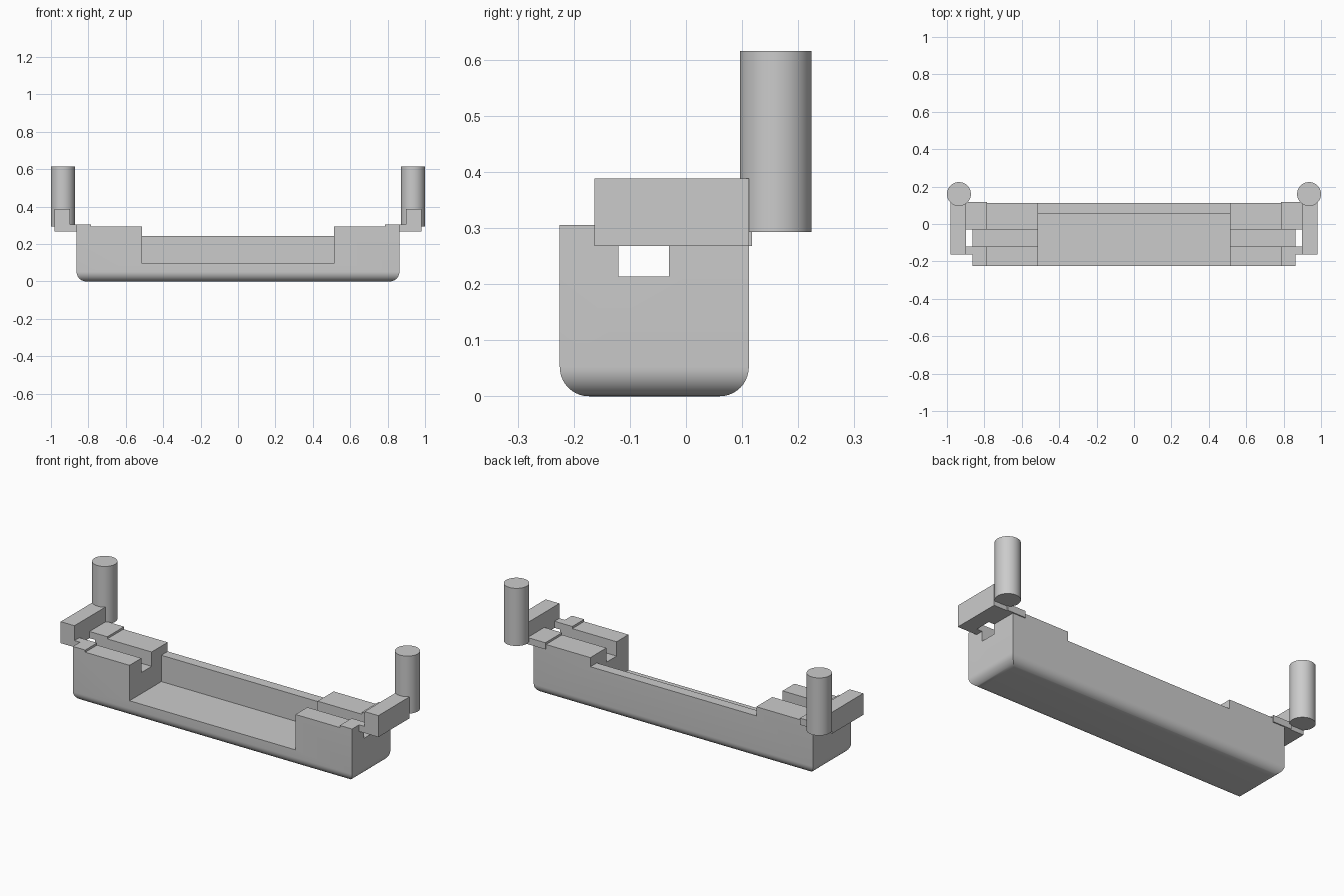
import bpy
import bmesh
from mathutils import Vector

cube = bpy.data.objects.get("Cube")
if cube:
    bpy.data.objects.remove(cube, do_unlink=True)

GREY = (0.6, 0.6, 0.6, 1)
grey = bpy.data.materials.new("plain grey")
grey.use_nodes = True
grey.diffuse_color = GREY
grey.node_tree.nodes["Principled BSDF"].inputs["Base Color"].default_value = GREY


def add_object(name, bm):
    mesh = bpy.data.meshes.new(name)
    bm.to_mesh(mesh)
    bm.free()
    mesh.materials.append(grey)
    obj = bpy.data.objects.new(name, mesh)
    bpy.context.collection.objects.link(obj)
    return obj


def box(name, xs, ys, zs, bottom_radius=0):
    """Box from axis ranges, optionally with rounded bottom edges."""
    lo, hi = (Vector(p) for p in zip(sorted(xs), ys, zs))
    bm = bmesh.new()
    bmesh.ops.create_cube(bm, size=1)
    for v in bm.verts:
        v.co = (lo + hi) / 2 + v.co * (hi - lo)
    if bottom_radius:
        edges = [e for e in bm.edges if all(v.co.z < lo.z + 0.001 for v in e.verts)]
        bmesh.ops.bevel(bm, geom=edges, offset=bottom_radius, segments=10,
                        profile=0.5, affect='EDGES')
    return add_object(name, bm)


def activate(obj):
    bpy.ops.object.select_all(action='DESELECT')
    obj.select_set(True)
    bpy.context.view_layer.objects.active = obj


def combine(obj, tool, operation):
    """Apply a boolean and discard the helper."""
    mod = obj.modifiers.new(operation.title(), 'BOOLEAN')
    mod.operation, mod.solver, mod.object = operation, 'EXACT', tool
    tool.hide_render = True
    activate(obj)
    bpy.ops.object.modifier_apply(modifier=mod.name)
    bpy.data.objects.remove(tool, do_unlink=True)


FRONT, BACK, TOP = -0.225, 0.112, 0.293
GROOVE = (-0.12, -0.03)

# Tray body with a rounded underside
body = box("tray_body", (-0.863, 0.863), (FRONT, BACK), (0, TOP), 0.052)

# Open front bay, lowered back wall, and lengthwise groove through the ends
combine(body, box("bay_cutter", (-0.513, 0.513), (-0.4, 0.056), (0.095, 0.5)), 'DIFFERENCE')
combine(body, box("wall_cutter", (-0.513, 0.513), (0, 0.3), (0.242, 0.5)), 'DIFFERENCE')
combine(body, box("groove_cutter", (-1.2, 1.2), GROOVE, (0.213, 0.5)), 'DIFFERENCE')
activate(body)
bpy.ops.object.shade_smooth_by_angle(angle=0.5)

for side, s in (("left", 1), ("right", -1)):
    # Side arm with the two lugs that carry it
    arm = box(side + "_arm", (s * 0.897, s * 0.982), (-0.163, BACK), (0.268, 0.388))
    lug_z = (0.268, 0.305)
    combine(arm, box("rear_lug", (s * 0.787, s * 0.9), (GROOVE[1], 0.118), lug_z), 'UNION')
    combine(arm, box("front_lug", (s * 0.787, s * 0.9), (-0.163, GROOVE[0]), lug_z), 'UNION')

    # Raised pad on the front of each end block
    box(side + "_front_pad", (s * 0.787, s * 0.863), (FRONT, -0.163), (TOP, 0.305))

    # Upright post behind the arm
    bm = bmesh.new()
    bmesh.ops.create_cone(bm, cap_ends=True, segments=64, radius1=0.064,
                          radius2=0.064, depth=0.322)
    bmesh.ops.translate(bm, verts=bm.verts, vec=(s * 0.936, 0.16, 0.454))
    post = add_object(side + "_post", bm)
    activate(post)
    bpy.ops.object.shade_smooth_by_angle(angle=0.5)
